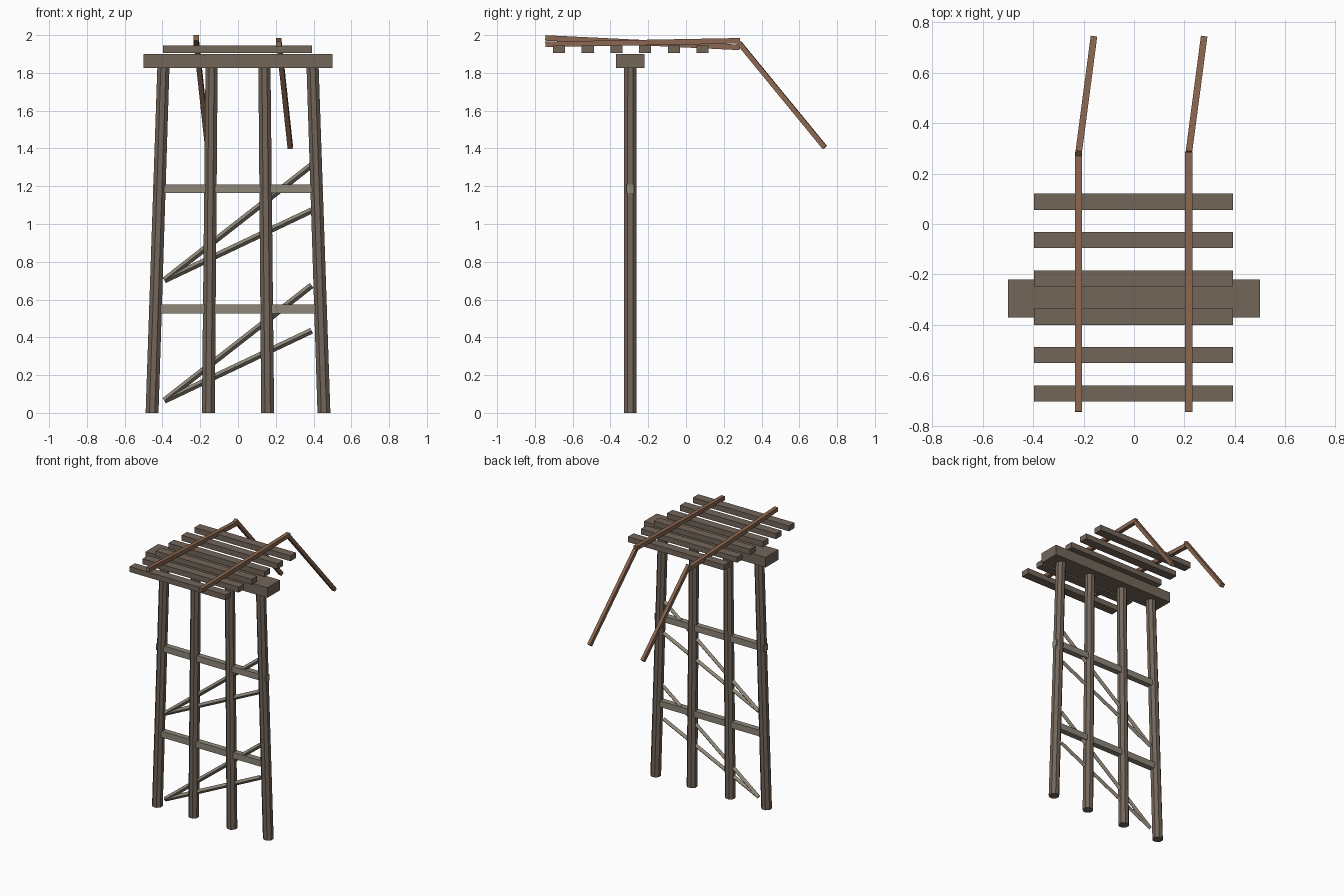
import bpy, bmesh, math
from mathutils import Vector, Matrix

if "Cube" in bpy.data.objects:
    bpy.data.objects.remove(bpy.data.objects["Cube"])


def material(name, rgb):
    m = bpy.data.materials.new(name)
    m.use_nodes = True
    m.diffuse_color = (*rgb, 1)
    m.node_tree.nodes["Principled BSDF"].inputs["Base Color"].default_value = (*rgb, 1)
    return m


DARK_WOOD = material("dark weathered wood", (0.17, 0.133, 0.102))
PALE_WOOD = material("pale grey wood", (0.27, 0.24, 0.19))
RUST = material("rusty brown", (0.26, 0.135, 0.08))


def add_object(name, bm, mat):
    bmesh.ops.recalc_face_normals(bm, faces=bm.faces)
    mesh = bpy.data.meshes.new(name)
    bm.to_mesh(mesh)
    bm.free()
    mesh.materials.append(mat)
    obj = bpy.data.objects.new(name, mesh)
    bpy.context.collection.objects.link(obj)
    return obj


def box(name, lo, hi, mat):
    lo, hi = Vector(lo), Vector(hi)
    bm = bmesh.new()
    bmesh.ops.create_cube(bm, size=1)
    bmesh.ops.scale(bm, vec=hi - lo, verts=bm.verts)
    bmesh.ops.translate(bm, vec=(lo + hi) / 2, verts=bm.verts)
    return add_object(name, bm, mat)


def bar(name, start, end, width, mat, roll=0):
    """Square bar between two points, rolled about its own length."""
    start, end = Vector(start), Vector(end)
    along = (end - start).normalized()
    # Keep one side level when unrolled
    side = along.cross(Vector((0, 0, 1))).normalized()
    frame = Matrix((side, along.cross(side), along)).transposed().to_4x4()
    bm = bmesh.new()
    bmesh.ops.create_cube(bm, size=1)
    bmesh.ops.scale(bm, vec=(width, width, (end - start).length), verts=bm.verts)
    place = Matrix.Translation((start + end) / 2) @ frame @ Matrix.Rotation(roll, 4, "Z")
    bmesh.ops.transform(bm, matrix=place, verts=bm.verts)
    return add_object(name, bm, mat)


def pile(name, foot_x, top_x, y, height, radius):
    """Eight-sided leaning post with level ends."""
    bm = bmesh.new()
    bmesh.ops.create_cone(bm, cap_ends=True, segments=8, radius1=radius,
                          radius2=radius * 0.94, depth=height)
    bmesh.ops.rotate(bm, matrix=Matrix.Rotation(math.pi / 8, 3, "Z"), verts=bm.verts)
    for v in bm.verts:
        v.co += Vector((top_x if v.co.z > 0 else foot_x, y, height / 2))
    return add_object(name, bm, DARK_WOOD)


BENT_Y = -0.295

# Four piles, the outer pair leaning inwards more
for side, label in ((-1, "right"), (1, "left")):
    pile(f"{label}_outer_pile", side * 0.455, side * 0.395, BENT_Y, 1.83, 0.037)
    pile(f"{label}_inner_pile", side * 0.157, side * 0.14, BENT_Y, 1.83, 0.037)

# Cap beam across the piles
box("cap_beam", (-0.5, BENT_Y - 0.075, 1.825), (0.5, BENT_Y + 0.075, 1.9), DARK_WOOD)

# Level and diagonal bracing on two tiers
for tier, z in (("lower", 0.55), ("upper", 1.187)):
    box(f"{tier}_cross_brace", (-0.45, BENT_Y - 0.021, z - 0.023),
        (0.45, BENT_Y + 0.021, z + 0.023), PALE_WOOD)
    for kind, rise in (("steep", 0.61), ("shallow", 0.37)):
        foot = z - 0.485
        bar(f"{tier}_{kind}_diagonal", (-0.39, BENT_Y, foot),
            (0.39, BENT_Y, foot + rise), 0.023, PALE_WOOD, math.pi / 4)

# Row of ties
for i in range(6):
    y = -0.672 + i * 0.152
    box(f"tie_{i + 1}", (-0.397, y - 0.032, 1.905), (0.392, y + 0.032, 1.945), DARK_WOOD)

# Uneven rails with broken ends hanging down behind
for label, x, z_front, z_back in (("right", -0.22, 1.985, 1.935), ("left", 0.217, 1.951, 1.97)):
    bar(f"{label}_rail", (x, -0.745, z_front), (x, 0.285, z_back), 0.029, RUST)
    bar(f"{label}_hanging_rail", (x, 0.28, 1.96), (x + 0.06, 0.735, 1.405), 0.026, RUST)
